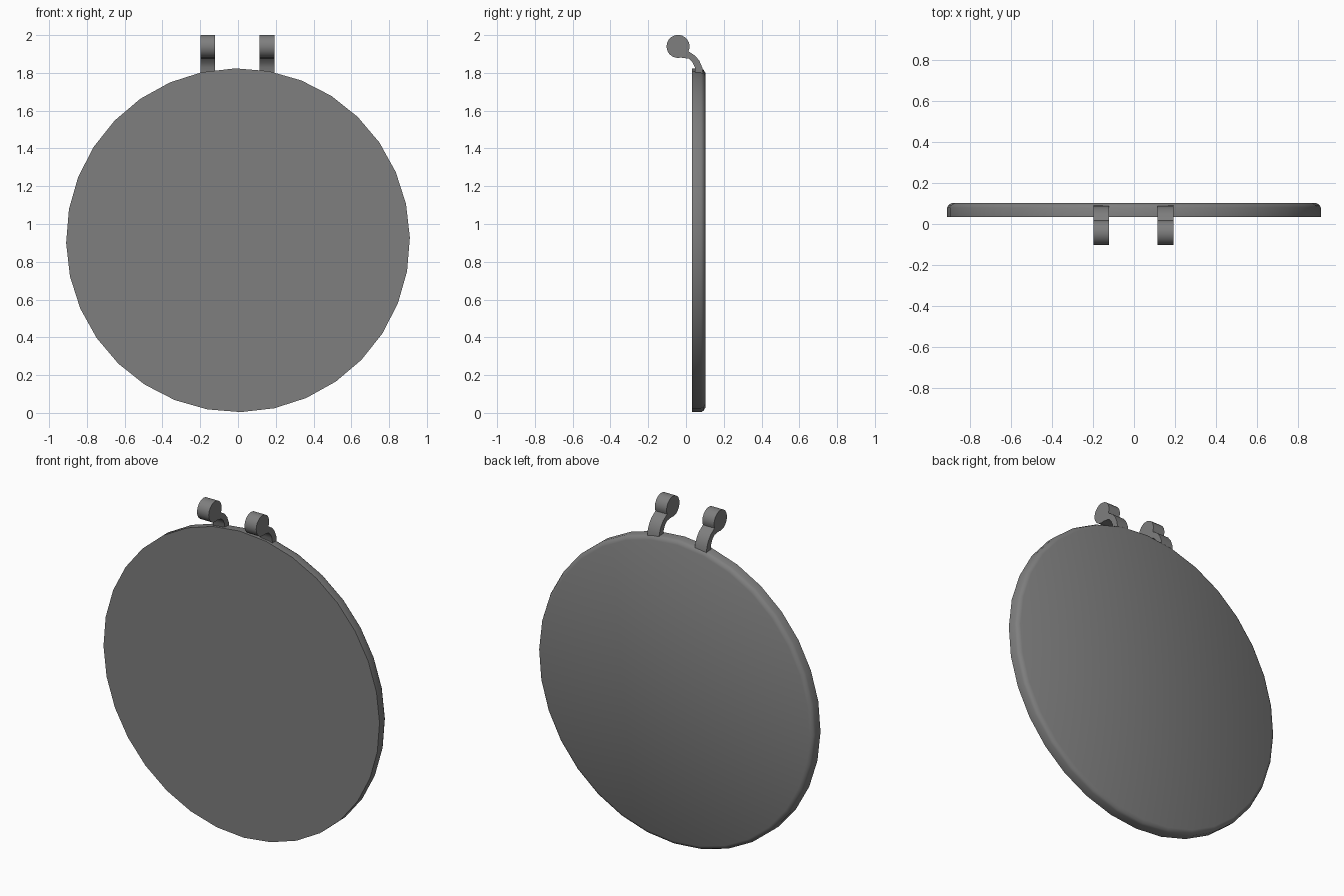
import bpy, bmesh
from math import sin, cos, pi, radians
from mathutils import Vector

cube = bpy.data.objects.get("Cube")
if cube:
    bpy.data.objects.remove(cube, do_unlink=True)

grey = bpy.data.materials.new("mid grey")
grey.use_nodes = True
colour = (0.21, 0.21, 0.21, 1)
grey.diffuse_color = colour
grey.node_tree.nodes["Principled BSDF"].inputs["Base Color"].default_value = colour


def finish(name, bm, angle):
    """Turn a bmesh into a grey, smooth-by-angle object."""
    bmesh.ops.recalc_face_normals(bm, faces=bm.faces)
    mesh = bpy.data.meshes.new(name)
    bm.to_mesh(mesh)
    bm.free()
    mesh.materials.append(grey)
    obj = bpy.data.objects.new(name, mesh)
    bpy.context.collection.objects.link(obj)
    bpy.ops.object.select_all(action='DESELECT')
    obj.select_set(True)
    bpy.context.view_layer.objects.active = obj
    bpy.ops.object.shade_smooth_by_angle(angle=radians(angle))
    return obj


# Round lid: flat front, rim rounded over towards the back
SIDES, CENTRE_Z, TURN = 32, 0.914, radians(0.9)
rim_profile = [(0.91, 0.033), (0.91, 0.08), (0.903, 0.093), (0.885, 0.103)]
bm = bmesh.new()
rings = []
for radius, y in rim_profile:
    angles = [2 * pi * i / SIDES + TURN for i in range(SIDES)]
    rings.append([bm.verts.new((radius * cos(a), y, CENTRE_Z + radius * sin(a)))
                  for a in angles])
for low, high in zip(rings, rings[1:]):
    for i in range(SIDES):
        j = (i + 1) % SIDES
        bm.faces.new((low[i], low[j], high[j], high[i]))
bm.faces.new(rings[0])
bm.faces.new(rings[-1])
finish("lid_disc", bm, 40)

# Hinge hooks: a round knob on a curved arm, cut from one side profile
KNOB_Y, KNOB_Z, KNOB_R = -0.042, 1.94, 0.061
start, sweep, steps = radians(-25), radians(310), 20
profile = [(KNOB_Y + KNOB_R * cos(start + sweep * i / steps),
            KNOB_Z + KNOB_R * sin(start + sweep * i / steps))
           for i in range(steps + 1)]
profile += [(0.015, 1.875), (0.035, 1.855), (0.047, 1.83), (0.05, 1.79),
            (0.09, 1.79), (0.087, 1.825), (0.072, 1.862), (0.05, 1.89)]
for name, x in (("right_hinge_hook", -0.198), ("left_hinge_hook", 0.115)):
    bm = bmesh.new()
    side = bm.faces.new([bm.verts.new((x, y, z)) for y, z in profile])
    out = bmesh.ops.extrude_face_region(bm, geom=[side])
    moved = [v for v in out["geom"] if isinstance(v, bmesh.types.BMVert)]
    bmesh.ops.translate(bm, verts=moved, vec=Vector((0.077, 0, 0)))
    finish(name, bm, 30)
